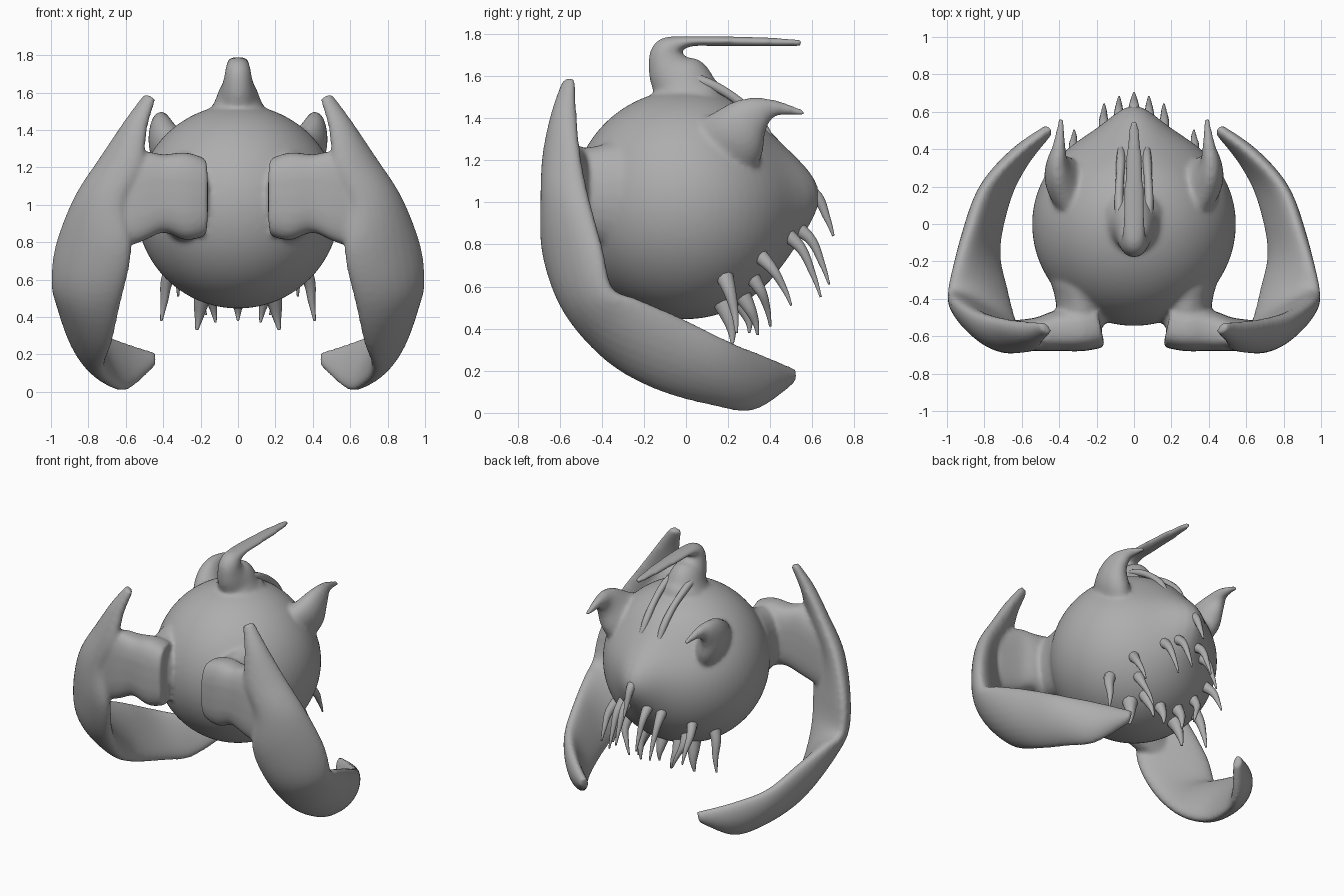
import bpy, bmesh, math
from mathutils import Vector

cube = bpy.data.objects.get("Cube")
if cube:
    bpy.data.objects.remove(cube, do_unlink=True)

GREY = (0.42, 0.42, 0.42, 1)
clay = bpy.data.materials.new("grey_clay")
clay.use_nodes = True
clay.diffuse_color = GREY
clay.node_tree.nodes["Principled BSDF"].inputs["Base Color"].default_value = GREY


def spline(stations, steps):
    """Catmull-Rom through rows of numbers."""
    rows = [stations[0]] + list(stations) + [stations[-1]]
    out = []
    for i in range(1, len(rows) - 2):
        for k in range(steps):
            t = k / steps
            out.append([0.5 * (2*b + (c - a)*t + (2*a - 5*b + 4*c - d)*t*t + (3*b - a - 3*c + d)*t**3)
                        for a, b, c, d in zip(*rows[i - 1:i + 3])])
    out.append(list(stations[-1]))
    return out


def loft(bm, stations, mirror=1, curl=0.0, power=1.0, sides=24, steps=6):
    """Skin ovals; each station is (edge point, edge point, half thickness)."""
    rows = spline([(*a, *b, t) for a, b, t in stations], steps)
    ends = [(Vector(r[:3]), Vector(r[3:6]), r[6]) for r in rows]
    rings = []
    for i, (a, b, t) in enumerate(ends):
        p, q = ends[max(i - 1, 0)], ends[min(i + 1, len(ends) - 1)]
        half = (a - b) / 2
        normal = (q[0] + q[1] - p[0] - p[1]).cross(half).normalized()
        ring = []
        for k in range(sides):
            c, s = (math.copysign(abs(f)**power, f) for f in
                    (math.cos(k * math.tau / sides), math.sin(k * math.tau / sides)))
            v = (a + b) / 2 + half * c + normal * (t * s + curl * half.length * (c * c - 0.5))
            ring.append(bm.verts.new((v.x * mirror, v.y, v.z)))
        rings.append(ring)
    for r, s in zip(rings, rings[1:]):
        for k in range(sides):
            bm.faces.new((r[k], r[k - 1], s[k - 1], s[k]))
    bm.faces.new(rings[0])
    bm.faces.new(rings[-1])


def make(name, bm):
    bmesh.ops.recalc_face_normals(bm, faces=bm.faces)
    for f in bm.faces:
        f.smooth = True
    mesh = bpy.data.meshes.new(name)
    bm.to_mesh(mesh)
    bm.free()
    mesh.materials.append(clay)
    obj = bpy.data.objects.new(name, mesh)
    bpy.context.collection.objects.link(obj)
    return obj


def fuse(obj, voxel, repeat):
    m = obj.modifiers.new("fuse", 'REMESH')
    m.mode, m.voxel_size, m.use_smooth_shade = 'VOXEL', voxel, True
    m = obj.modifiers.new("soften", 'SMOOTH')
    m.factor, m.iterations = 0.5, repeat


# round body with a raised point at the back and a flattened slope above it
bm = bmesh.new()
bmesh.ops.create_uvsphere(bm, u_segments=64, v_segments=40, radius=0.545)
for v in bm.verts:
    x, y, z = v.co
    back = max(y, 0) / 0.545
    point = 0.11 * math.exp(-(x / 0.16)**2 - ((z - 0.07) / 0.24)**2)
    slope = 0.04 * math.exp(-((z - 0.32) / 0.16)**2)
    v.co.y += back * (point - slope - 0.015)
    v.co.z += 0.99

# crest: neck rising from the body, then a narrow blade sweeping back
crest = [(.17, .02, 1.38, .17), (.17, .01, 1.46, .18), (.145, -.01, 1.51, .17),
         (.115, -.03, 1.57, .15), (.085, -.08, 1.64, .105), (.068, -.09, 1.72, .07),
         (.06, .0, 1.762, .028), (.055, .16, 1.765, .024), (.045, .36, 1.762, .022),
         (.022, .55, 1.758, .017)]
loft(bm, [((w, y, z), (-w, y, z), t) for w, y, z, t in crest])

for side in (1, -1):
    # long curved arm from upper tip round to the rear hand
    loft(bm, [((.50, -.53, 1.59), (.44, -.58, 1.57), .025),
              ((.62, -.53, 1.42), (.49, -.63, 1.42), .045),
              ((.74, -.52, 1.25), (.52, -.67, 1.20), .06),
              ((.88, -.48, 1.03), (.61, -.68, 1.00), .07),
              ((.98, -.42, .78), (.58, -.67, .75), .08),
              ((1.0, -.37, .58), (.63, -.57, .49), .08),
              ((.97, -.24, .53), (.69, -.38, .25), .08),
              ((.90, -.03, .45), (.74, -.15, .11), .07),
              ((.81, .20, .34), (.68, .13, .03), .06),
              ((.64, .38, .27), (.59, .32, .01), .05),
              ((.45, .52, .21), (.45, .49, .13), .03)], side, curl=-0.12)
    # blocky shoulder bridging body and arm
    loft(bm, [((.18, -.54, 1.25), (.18, -.54, .83), .12),
              ((.28, -.56, 1.28), (.28, -.56, .81), .12),
              ((.40, -.57, 1.27), (.40, -.57, .85), .11),
              ((.52, -.59, 1.28), (.52, -.59, .80), .09),
              ((.70, -.59, 1.18), (.70, -.59, .74), .07)], side, power=0.7)
    # short root blending the shoulder into the body
    loft(bm, [((.26, -.18, 1.27), (.26, -.18, .77), .18),
              ((.27, -.33, 1.29), (.27, -.33, .77), .175),
              ((.28, -.42, 1.27), (.28, -.42, .80), .14),
              ((.28, -.54, 1.25), (.28, -.54, .83), .125)], side)
    # swept side horn with a wide root
    loft(bm, [((.28, -.04, 1.32), (.30, .30, 1.08), .11),
              ((.38, .12, 1.42), (.385, .36, 1.22), .095),
              ((.41, .26, 1.49), (.41, .38, 1.34), .06),
              ((.40, .41, 1.49), (.40, .43, 1.41), .035),
              ((.39, .57, 1.435), (.39, .57, 1.41), .014)], side)
body = make("body_with_arms_and_horns", bm)
fuse(body, 0.013, 12)


def strand(name, points, side):
    """Thin tapered strand through (x, y, z, radius) points."""
    b = bmesh.new()
    loft(b, [((x + r, y, z), (x - r, y, z), r) for x, y, z, r in points], side, sides=10)
    return make(name, b)


# thin straps tying the crest to the back
for side, label in ((1, "left"), (-1, "right")):
    strand(label + "_crest_strap", [(.07, .02, 1.59, .03), (.08, .13, 1.555, .024),
           (.075, .25, 1.48, .022), (.07, .35, 1.38, .024), (.07, .42, 1.27, .014)], side)

# hanging tendrils: root on the skin, tip and root thickness
tendrils = [((0, .55, 1.12), (0, .70, .84), .04),
            ((.08, .52, .93), (.08, .68, .61), .035),
            ((.16, .47, .90), (.16, .64, .55), .035),
            ((.32, .34, .77), (.32, .50, .51), .035),
            ((.36, .16, .70), (.41, .24, .38), .045),
            ((.18, .16, .55), (.22, .22, .33), .055),
            ((.15, .26, .56), (.12, .34, .37), .04),
            ((.26, .31, .66), (.17, .40, .41), .035),
            ((0, .25, .53), (0, .30, .38), .04)]
core = Vector((0, .05, .97))
for i, (root, tip, r) in enumerate(tendrils):
    for side, label in ((1, "left"), (-1, "right")) if root[0] else ((1, "middle"),):
        a, b = Vector(root), Vector(tip)
        bend = Vector((0, 0.015, 0))
        strand(f"{label}_tendril_{i + 1}",
               [(*a.lerp(core, .2), r * 1.5), (*(a.lerp(b, .3) + bend), r * .8),
                (*(a.lerp(b, .7) + bend), r * .42), (*b, r * .15)], side)
